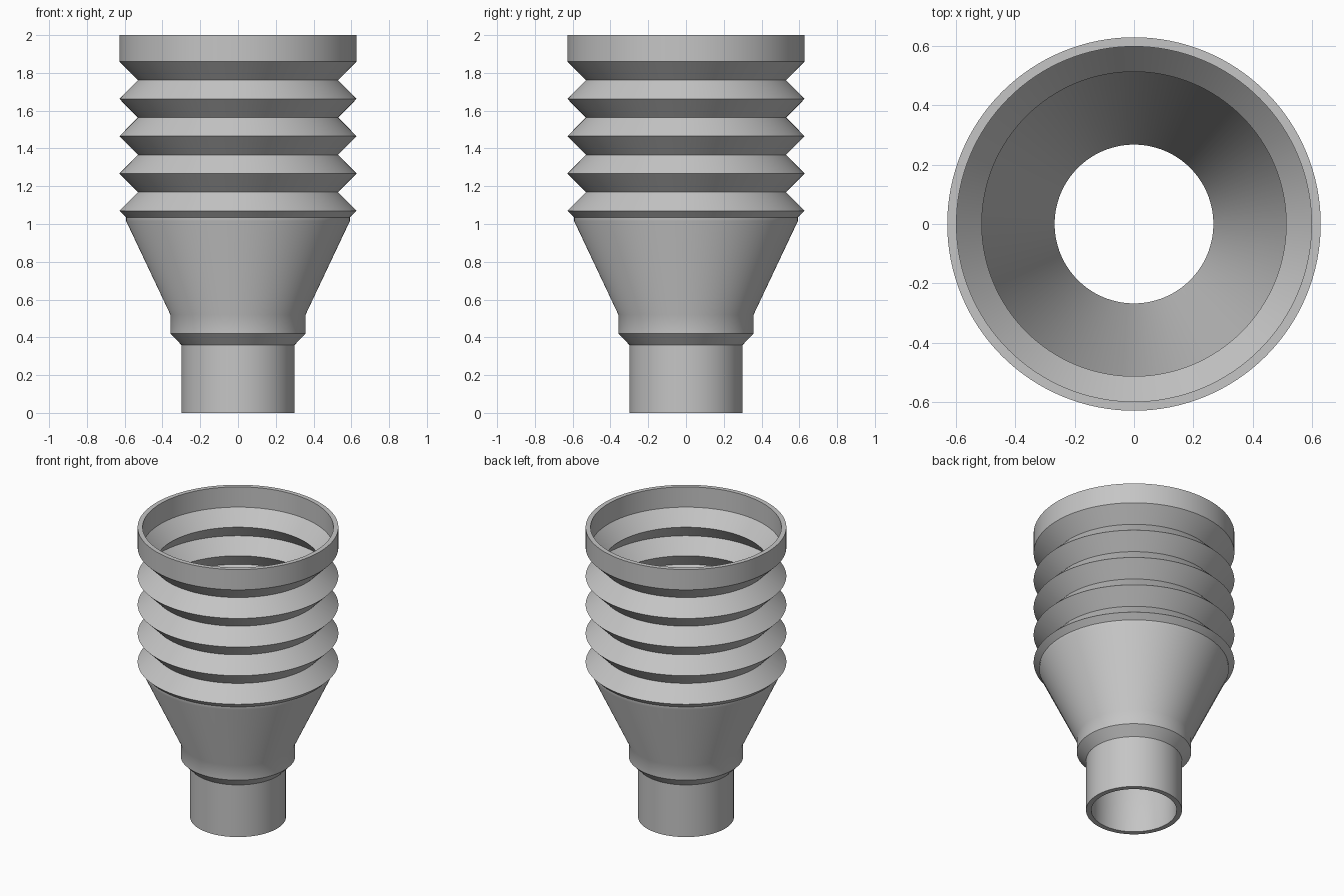
import bpy
import bmesh
import math

cube = bpy.data.objects.get("Cube")
if cube:
    bpy.data.objects.remove(cube)

SEGMENTS = 128

# One plain grey rubber
grey = bpy.data.materials.new("grey rubber")
grey.use_nodes = True
colour = (0.56, 0.56, 0.56, 1)
grey.diffuse_color = colour
grey.node_tree.nodes["Principled BSDF"].inputs["Base Color"].default_value = colour


def bellows(ridge, groove, top=1.86, pitch=0.1975, folds=4):
    """Zigzag of (radius, height) points from the collar down to the last ridge."""
    points = [(ridge, top)]
    for i in range(folds):
        z = top - i * pitch
        points += [(groove, z - pitch / 2), (ridge, z - pitch)]
    return points


def lathe(name, profile, material):
    """Revolve a closed (radius, height) profile around the z axis."""
    bm = bmesh.new()
    rings = []
    for r, z in profile:
        angles = [math.tau * i / SEGMENTS for i in range(SEGMENTS)]
        rings.append([bm.verts.new((r * math.cos(a), r * math.sin(a), z)) for a in angles])
    for a, b in zip(rings, rings[1:] + rings[:1]):
        for i in range(SEGMENTS):
            j = (i + 1) % SEGMENTS
            bm.faces.new((a[i], a[j], b[j], b[i]))
    bmesh.ops.recalc_face_normals(bm, faces=bm.faces)
    mesh = bpy.data.meshes.new(name)
    bm.to_mesh(mesh)
    bm.free()
    mesh.materials.append(material)
    obj = bpy.data.objects.new(name, mesh)
    bpy.context.collection.objects.link(obj)
    bpy.ops.object.select_all(action="DESELECT")
    obj.select_set(True)
    bpy.context.view_layer.objects.active = obj
    bpy.ops.object.shade_smooth_by_angle(angle=math.radians(30))
    return obj


# Outside: collar, folds, funnel, shoulder, chamfer and neck tube
outside = [(0.628, 2.0)] + bellows(0.628, 0.53) + [
    (0.592, 1.035), (0.592, 1.015), (0.358, 0.52),
    (0.358, 0.42), (0.3, 0.36), (0.3, 0)]

# Inside: collar bore, folds, straight funnel and neck bore
inside = [(0.597, 2.0)] + bellows(0.597, 0.512) + [
    (0.563, 1.035), (0.563, 1.015), (0.267, 0.39), (0.267, 0)]

lathe("bellows_boot", outside + inside[::-1], grey)
